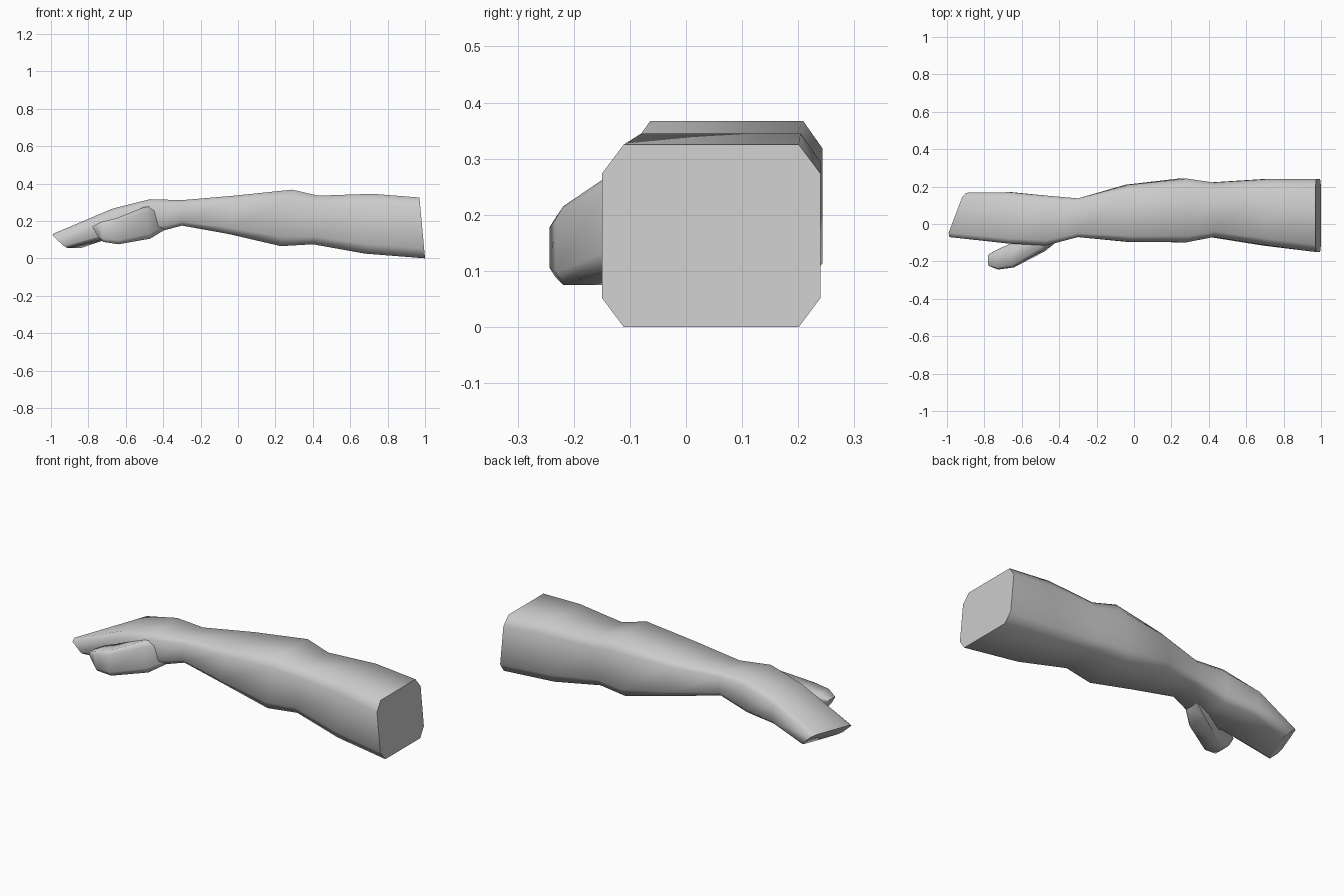
import bpy, bmesh, math

cube = bpy.data.objects.get("Cube")
if cube:
    bpy.data.objects.remove(cube, do_unlink=True)

grey = bpy.data.materials.new("plain grey")
grey.use_nodes = True
colour = (0.6, 0.6, 0.6, 1)
grey.diffuse_color = colour
grey.node_tree.nodes["Principled BSDF"].inputs["Base Color"].default_value = colour


def section(x_top, x_low, y0, y1, z0, z1, skew=0):
    """Box-like outline with cut corners; skew shifts x along the width."""
    w, h = y1 - y0, z1 - z0
    cy, cz = 0.1 * w, 0.16 * h
    outline = [(y0 + cy, z0), (y1 - cy, z0), (y1, z0 + cz), (y1, z1 - cz),
               (y1 - cy, z1), (y0 + cy, z1), (y0, z1 - cz), (y0, z0 + cz)]
    return [(x_low + (x_top - x_low) * (z - z0) / h + skew * (y - y0) / w, y, z)
            for y, z in outline]


def loft(name, stations):
    """Skin a closed limb through its sections."""
    bm = bmesh.new()
    rings = [[bm.verts.new(p) for p in section(*s)] for s in stations]
    for a, b in zip(rings, rings[1:]):
        for i in range(len(a)):
            j = (i + 1) % len(a)
            bm.faces.new((a[i], a[j], b[j], b[i]))
    bm.faces.new(rings[0])
    bm.faces.new(rings[-1])
    bmesh.ops.recalc_face_normals(bm, faces=bm.faces)
    mesh = bpy.data.meshes.new(name)
    bm.to_mesh(mesh)
    bm.free()
    obj = bpy.data.objects.new(name, mesh)
    bpy.context.collection.objects.link(obj)
    mesh.materials.append(grey)
    bpy.context.view_layer.objects.active = obj
    obj.select_set(True)
    bpy.ops.object.shade_smooth_by_angle(angle=math.radians(65))
    obj.select_set(False)
    return obj


# Shoulder to wrist, palm and mitten-like fingers
loft("arm_and_hand", [
    (0.97, 1.0, -0.15, 0.24, 0.0, 0.325),
    (0.72, 0.68, -0.115, 0.24, 0.025, 0.345),
    (0.43, 0.40, -0.07, 0.222, 0.075, 0.335),
    (0.29, 0.23, -0.098, 0.243, 0.065, 0.367),
    (-0.02, -0.05, -0.095, 0.21, 0.13, 0.335),
    (-0.30, -0.30, -0.07, 0.137, 0.175, 0.311),
    (-0.47, -0.47, -0.115, 0.152, 0.13, 0.316),
    (-0.67, -0.65, -0.105, 0.17, 0.12, 0.266),
    (-1.0, -0.92, -0.07, 0.167, 0.055, 0.13, 0.09),
])

# Thumb, rooted in the palm
loft("thumb", [
    (-0.40, -0.38, -0.07, 0.03, 0.16, 0.28),
    (-0.50, -0.47, -0.145, 0.0, 0.105, 0.275),
    (-0.65, -0.64, -0.232, -0.10, 0.075, 0.215),
    (-0.73, -0.72, -0.243, -0.135, 0.088, 0.195),
    (-0.78, -0.745, -0.225, -0.16, 0.11, 0.17),
])
